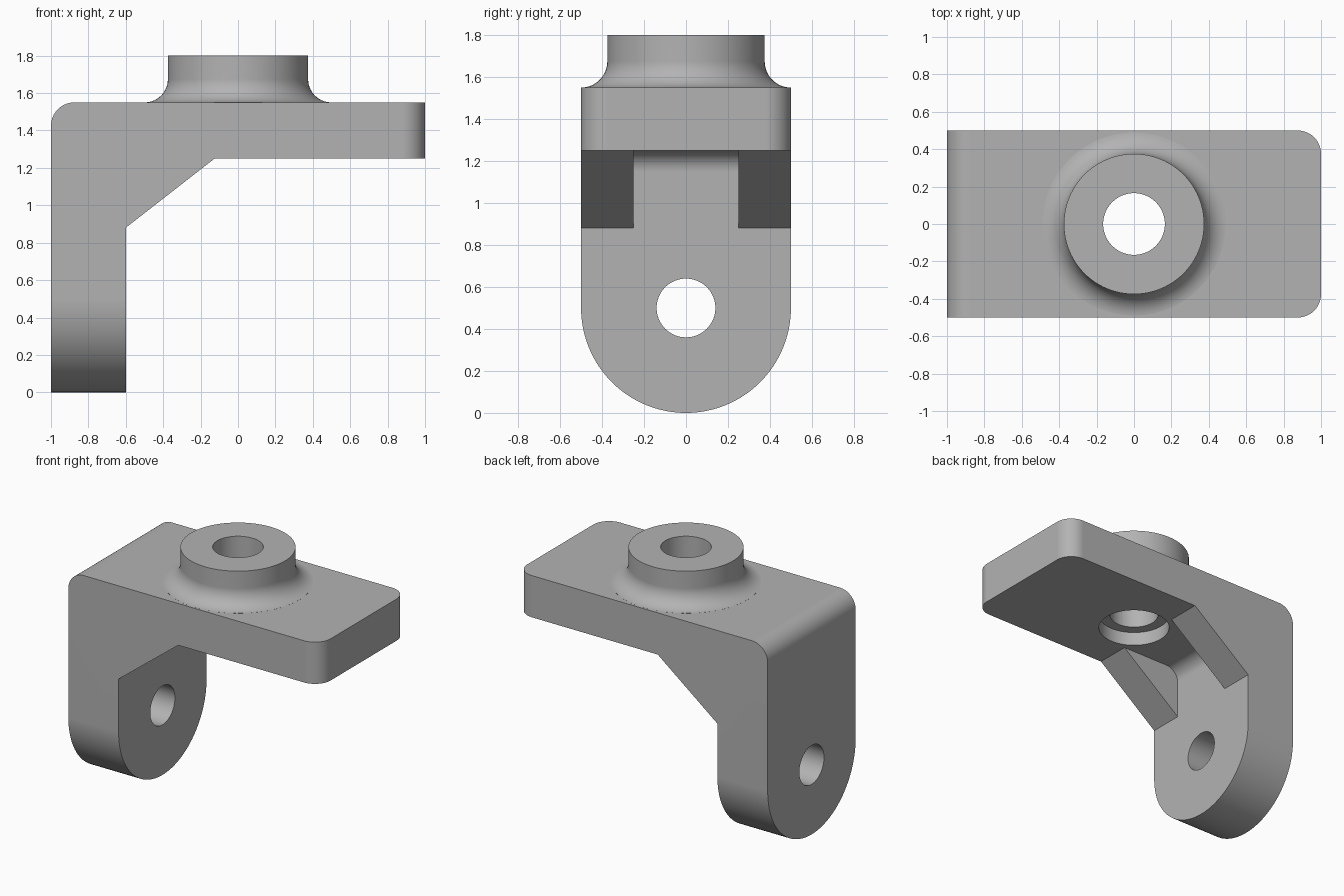
import bpy
import bmesh
from math import cos, sin, radians
from mathutils import Matrix, Vector

cube = bpy.data.objects.get("Cube")
if cube:
    bpy.data.objects.remove(cube, do_unlink=True)

grey = bpy.data.materials.new("light grey")
grey.use_nodes = True
COLOUR = (0.45, 0.45, 0.45, 1)
grey.diffuse_color = COLOUR
grey.node_tree.nodes["Principled BSDF"].inputs["Base Color"].default_value = COLOUR


def arc(cx, cy, r, start, end, steps):
    """Points along a circular arc, angles in degrees."""
    angles = [radians(start + (end - start) * i / steps) for i in range(steps + 1)]
    return [(cx + r * cos(a), cy + r * sin(a)) for a in angles]


def finish(name, bm):
    bmesh.ops.recalc_face_normals(bm, faces=bm.faces)
    mesh = bpy.data.meshes.new(name)
    bm.to_mesh(mesh)
    bm.free()
    mesh.materials.append(grey)
    obj = bpy.data.objects.new(name, mesh)
    bpy.context.collection.objects.link(obj)
    return obj


def prism(outline, place, start, end):
    """Extrude an outline; place(u, v, depth) gives each 3D point."""
    bm = bmesh.new()
    face = bm.faces.new([bm.verts.new(place(u, v, start)) for u, v in outline])
    grown = bmesh.ops.extrude_face_region(bm, geom=[face])["geom"]
    shift = Vector(place(0, 0, end)) - Vector(place(0, 0, start))
    bmesh.ops.translate(bm, vec=shift, verts=[g for g in grown if isinstance(g, bmesh.types.BMVert)])
    return bm


def lathe(name, profile, segments=96):
    """Solid turned about the z axis from an open (radius, height) profile."""
    bm = bmesh.new()
    verts = [bm.verts.new((r, 0, z)) for r, z in profile]
    edges = [bm.edges.new(pair) for pair in zip(verts, verts[1:])]
    bmesh.ops.spin(bm, geom=verts + edges, axis=(0, 0, 1), cent=(0, 0, 0),
                   angle=radians(360), steps=segments)
    bmesh.ops.remove_doubles(bm, verts=bm.verts, dist=0.0001)
    return finish(name, bm)


def cylinder(name, radius, depth, matrix):
    bm = bmesh.new()
    bmesh.ops.create_cone(bm, cap_ends=True, segments=64, radius1=radius,
                          radius2=radius, depth=depth, matrix=matrix)
    return finish(name, bm)


def combine(target, other, operation):
    """Apply a boolean and discard the helper."""
    mod = target.modifiers.new("join", "BOOLEAN")
    mod.operation, mod.solver, mod.object = operation, "EXACT", other
    other.hide_render = True
    bpy.context.view_layer.objects.active = target
    bpy.ops.object.modifier_apply(modifier=mod.name)
    bpy.data.objects.remove(other, do_unlink=True)


def along_y(u, v, d):
    return (u, d, v)


def along_x(u, v, d):
    return (d, u, v)


# Bent plate: upright leg and top flange, rounded outside and inside the bend
bend = ([(-1, -0.1), (-0.6, -0.1)] + arc(-0.5, 1.15, 0.1, 180, 90, 12)
        + [(1.1, 1.25), (1.1, 1.55)] + arc(-0.875, 1.425, 0.125, 90, 180, 16))
bracket = finish("bracket", prism(bend, along_y, -0.6, 0.6))

# Sloped gussets on both sides of the bend
gusset = [(-0.6, 0.88), (-0.125, 1.25), (-0.125, 1.4), (-0.8, 1.4), (-0.8, 0.88)]
for side in (-1, 1):
    combine(bracket, finish("gusset", prism(gusset, along_y, side * 0.25, side * 0.65)), "UNION")

# Side outline with round foot and rounded flange corners
outline = [(-0.5, 1.9)] + arc(0, 0.5, 0.5, 180, 360, 64) + [(0.5, 1.9)]
bm = prism(outline, along_x, -1.2, 1)
corners = [e for e in bm.edges
           if all(v.co.x > 0.9 for v in e.verts)
           and abs(e.verts[0].co.z - e.verts[1].co.z) > 1
           and abs(e.verts[0].co.y - e.verts[1].co.y) < 0.01]
bmesh.ops.bevel(bm, geom=corners, offset=0.125, segments=16, profile=0.5, affect="EDGES")
combine(bracket, finish("outline", bm), "INTERSECT")

# Round boss with a flared base
flare = arc(0.5, 1.675, 0.125, 265, 180, 18)
boss = lathe("boss", [(0, 1.48), (0.48, 1.48)] + flare + [(0.375, 1.8), (0, 1.8)])
combine(bracket, boss, "UNION")

# Bore, counterbore below, and pivot hole through the leg
combine(bracket, cylinder("bore", 0.165, 2, Matrix.Translation((0, 0, 1.6))), "DIFFERENCE")
combine(bracket, cylinder("counterbore", 0.24, 0.2, Matrix.Translation((0, 0, 1.25))), "DIFFERENCE")
sideways = Matrix.Translation((-0.8, 0, 0.5)) @ Matrix.Rotation(radians(90), 4, "Y")
combine(bracket, cylinder("pivot_hole", 0.14, 1, sideways), "DIFFERENCE")

# Smooth curves, crisp edges, flat plates
bpy.ops.object.select_all(action="DESELECT")
bracket.select_set(True)
bpy.context.view_layer.objects.active = bracket
bpy.ops.object.shade_smooth_by_angle(angle=radians(30))
weighted = bracket.modifiers.new("flat_normals", "WEIGHTED_NORMAL")
weighted.keep_sharp = True
